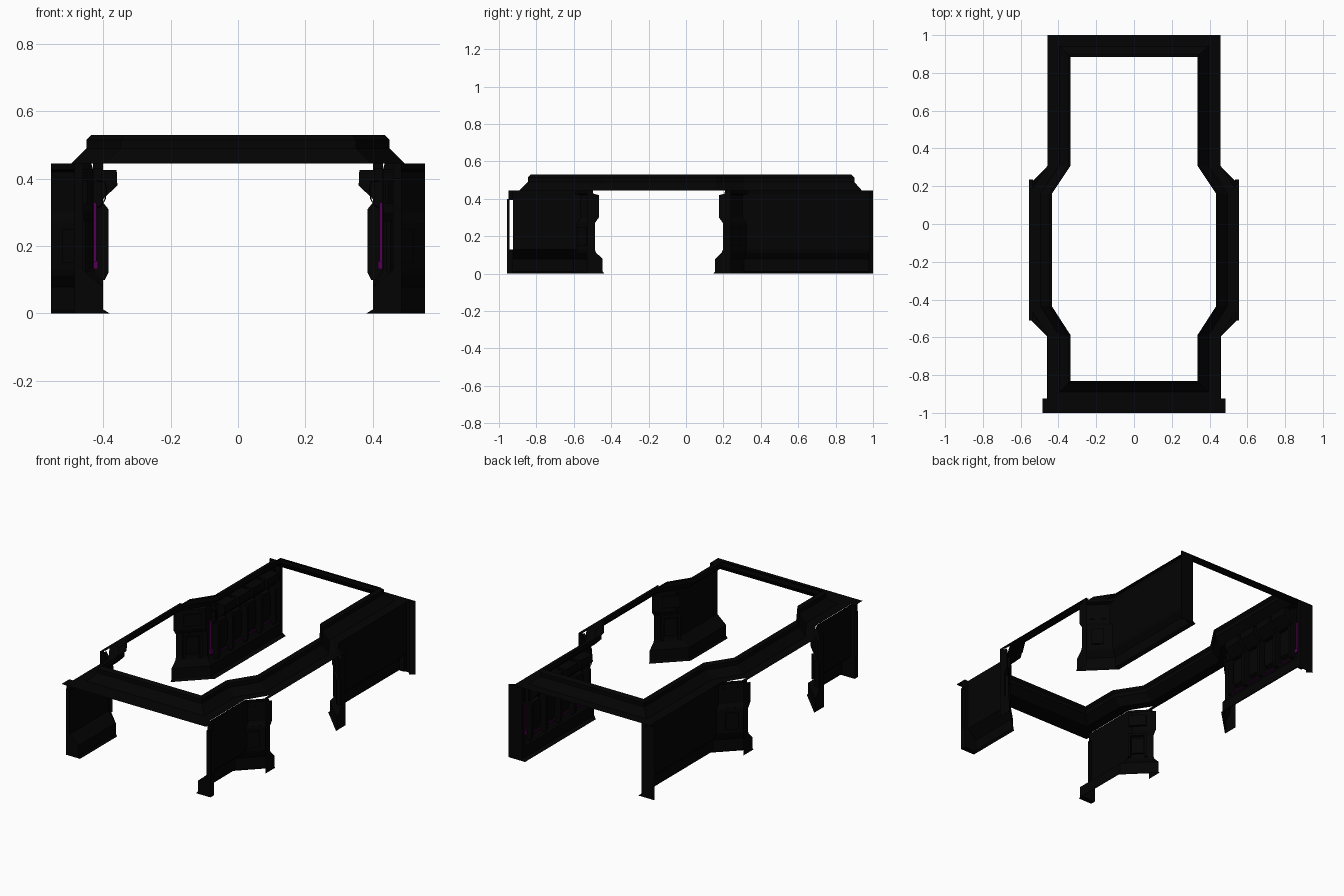
import bpy, bmesh, math
from mathutils import Vector

if "Cube" in bpy.data.objects:
    bpy.data.objects.remove(bpy.data.objects["Cube"])


def material(name, col):
    m = bpy.data.materials.new(name)
    m.diffuse_color = (*col, 1)
    m.use_nodes = True
    m.node_tree.nodes["Principled BSDF"].inputs["Base Color"].default_value = m.diffuse_color
    return m


BLACK = material("black_metal", (0.001, 0.001, 0.001))
PURPLE = material("purple_light", (0.09, 0.0, 0.09))


def finish(name, bm, mat=BLACK, mirror=True):
    bmesh.ops.recalc_face_normals(bm, faces=bm.faces)
    me = bpy.data.meshes.new(name)
    bm.to_mesh(me)
    bm.free()
    ob = bpy.data.objects.new(name, me)
    bpy.context.collection.objects.link(ob)
    me.materials.append(mat)
    if mirror:
        ob.modifiers.new("mirror", 'MIRROR')
    return ob


def loft(name, rows, closed=False, caps=(), mirror=True):
    """Skin a list of point rows; each cap is an extra flat outline."""
    bm = bmesh.new()
    vs = [[bm.verts.new(p) for p in r] for r in rows]
    n = len(rows[0])
    for a, b in zip(vs, vs[1:]):
        for i in range(n if closed else n - 1):
            j = (i + 1) % n
            bm.faces.new((a[i], a[j], b[j], b[i]))
    for c in caps:
        bm.faces.new([bm.verts.new(p) for p in c])
    return finish(name, bm, mirror=mirror)


def prism(name, pts, y0, y1, mat=BLACK):
    """Extrude an x-z outline along y, mirrored to the other side."""
    bm = bmesh.new()
    f = bm.faces.new([bm.verts.new((x, y0, z)) for x, z in pts])
    r = bmesh.ops.extrude_face_region(bm, geom=[f])
    bmesh.ops.translate(bm, vec=(0, y1 - y0, 0),
                        verts=[v for v in r["geom"] if isinstance(v, bmesh.types.BMVert)])
    return finish(name, bm, mat)


def box(name, x0, x1, y0, y1, z0, z1, mat=BLACK):
    return prism(name, [(x0, z0), (x1, z0), (x1, z1), (x0, z1)], y0, y1, mat)


def slanted(name, centre, along, size, mat=BLACK):
    """Box whose length follows a slanted wall; size = length, depth, height."""
    bm = bmesh.new()
    bmesh.ops.create_cube(bm, size=1)
    u = Vector(along).normalized()
    n = Vector((-u.y, u.x, 0))
    for v in bm.verts:
        c = v.co.copy()
        v.co = Vector(centre) + u * c.x * size[0] + n * c.y * size[1] + Vector((0, 0, c.z * size[2]))
    return finish(name, bm, mat)


# Ceiling cove: stepped profile swept round the room outline
rows = []
for o, z, front, back in [(0, .53, -.83, .885), (.015, .515, -.845, .9), (.015, .49, -.845, .9),
                          (.06, .445, -.89, .94), (.123, .445, -1, 1)]:
    a, b = .335 + o, min(.435 + o, .555)
    right = [(a, front), (a, -.59), (b, -.435), (b, .16), (a, .31), (a, back)]
    rows.append([(x, y, z) for x, y in right] + [(-x, y, z) for x, y in reversed(right)])
loft("ceiling_cove", rows, closed=True, mirror=False)
for nm, x0, x1, y0, y1 in [("front_lintel_end", .40, .485, -1, -.925),
                           ("back_jamb_top", .535, .555, .16, .235),
                           ("front_jamb_top", .535, .555, -.51, -.43)]:
    loft(nm, [[(x0, y0, .445), (x1, y0, .445)], [(x0, y1, .445), (x1, y1, .445)]])

# Corner walls: depth on back straight, on front straight, on slanted part, height
PROFILE = [(.08, .07, .066, 0), (.06, .06, .06, .012), (.06, .06, .06, .078), (.035, .02, .035, .112),
           (.03, 0, .03, .13), (.03, 0, .03, .27), (.03, 0, .045, .3),
           (.03, 0, .045, .42), (.03, 0, .025, .427), (.025, 0, .022, .445)]


def back_path(s, d):
    return [(.46 - s, 1), (.46 - s, .335 - 1.414 * d + s), (.555, .24 - 1.414 * d)]


def front_path(s, d):
    return [(.46 - s, -.925), (.46 - s, -.625 + 1.414 * d - s), (.555, -.53 + 1.414 * d)]


for k, (name, path) in enumerate([("back_wall", back_path), ("front_wall", front_path)]):
    grid = [[(x, y, row[3]) for x, y in path(row[k], row[2])] for row in PROFILE]
    start = [r[0] for r in grid]
    end = [r[-1] for r in grid]
    y = start[0][1]
    end_y = path(0, 0)[-1][1]
    caps = [start + [(.485, y, .445), (.485, y, 0)],
            end + [(.555, end_y, .445), (.555, end_y, 0)]]
    loft(name, grid, caps=caps)

# Back jamb: flat pilaster with a small flared outer edge
box("back_pilaster", .40, .43, .975, 1, .01, .445)
loft("back_flare", [[(.46, .98, 0), (.46, .98, .445)], [(.49, 1, 0), (.49, 1, .445)]])

# Front jamb: foot, head and free-standing bar
foot = [(.46 - row[1], row[3]) for row in PROFILE[:5]]
prism("front_jamb_foot", foot + [(.485, .13), (.485, 0)], -.957, -.925)
box("front_jamb_head", .46, .485, -.95, -.925, .395, .445)
box("front_jamb_bar", .46, .485, -.957, -.945, .13, .40)


# Wall bays: crown segment, arched panel, ribs and kick plate
def bays(side, y0, y1, count):
    w = (y1 - y0) / count
    crown = [(.429, .425), (.36, .425), (.358, .38), (.41, .33), (.429, .33)]
    for i in range(count):
        a, b = y0 + i * w + .012, y0 + (i + 1) * w - .012
        prism(side + "_crown", crown, a, b)
        c = .02
        shape = [(a + c, .14), (b - c, .14), (b - .005, .16), (b - .005, .29),
                 (b - c, .32), (a + c, .32), (a + .005, .29), (a + .005, .16)]
        inner = [((a + b) / 2 + (y - (a + b) / 2) * .82, .23 + (z - .23) * .88) for y, z in shape]
        outer = [(.429, y, z) for y, z in shape]
        face = [(.408, y, z) for y, z in inner]
        loft(side + "_panel", [outer, face], closed=True, caps=[face])
    for i in range(count + 1):
        y = y0 + i * w
        rib = [(.41, .1), (.395, .1), (.385, .12), (.385, .31), (.405, .335), (.405, .43),
               (.429, .43), (.429, .13)]
        prism(side + "_rib", rib, y - .01, y + .01)
    box(side + "_floor_light", .417, .4225, y0, y1, .114, .119, PURPLE)


bays("back", .37, .92, 4)

# Slanted wall parts: niche box, frame bars and upper plate
for side, c, u, n in [("back", (.49, .26, 0), (1, -1, 0), (-1, -1, 0)),
                      ("front", (.49, -.55, 0), (1, 1, 0), (-1, 1, 0))]:
    p, d, n = Vector(c), Vector(u).normalized(), Vector(n).normalized()
    slanted(side + "_niche", p + Vector((0, 0, .2)), u, (.07, .02, .1))
    for s in (-1, 1):
        slanted(side + "_niche_post", p + n * .009 + d * s * .047 + Vector((0, 0, .2)), u, (.014, .018, .15))
    slanted(side + "_niche_head", p + n * .009 + Vector((0, 0, .27)), u, (.1, .018, .015))
    slanted(side + "_crown_plate", p + n * .018 + Vector((0, 0, .36)), u, (.1, .014, .07))

# Purple light strips
for y in (.347, .945):
    box("back_light_strip", .42, .429, y - .006, y + .006, .13, .33, PURPLE)
    box("back_light_foot", .415, .429, y - .012, y + .012, .132, .155, PURPLE)

# Hanging cables under the crown
for k, y in enumerate((.345, .355)):
    cu = bpy.data.curves.new("cable", 'CURVE')
    cu.dimensions = '3D'
    cu.bevel_depth = .002
    cu.bevel_resolution = 1
    sp = cu.splines.new('POLY')
    pts = [(.425, .31), (.405, .32), (.394, .34), (.39, .37), (.395, .39), (.42, .395)]
    sp.points.add(len(pts) - 1)
    for q, (x, z) in zip(sp.points, pts):
        q.co = (x, y, z, 1)
    cu.materials.append(BLACK)
    ob = bpy.data.objects.new("cable_%d" % k, cu)
    bpy.context.collection.objects.link(ob)
    ob.modifiers.new("mirror", 'MIRROR')
